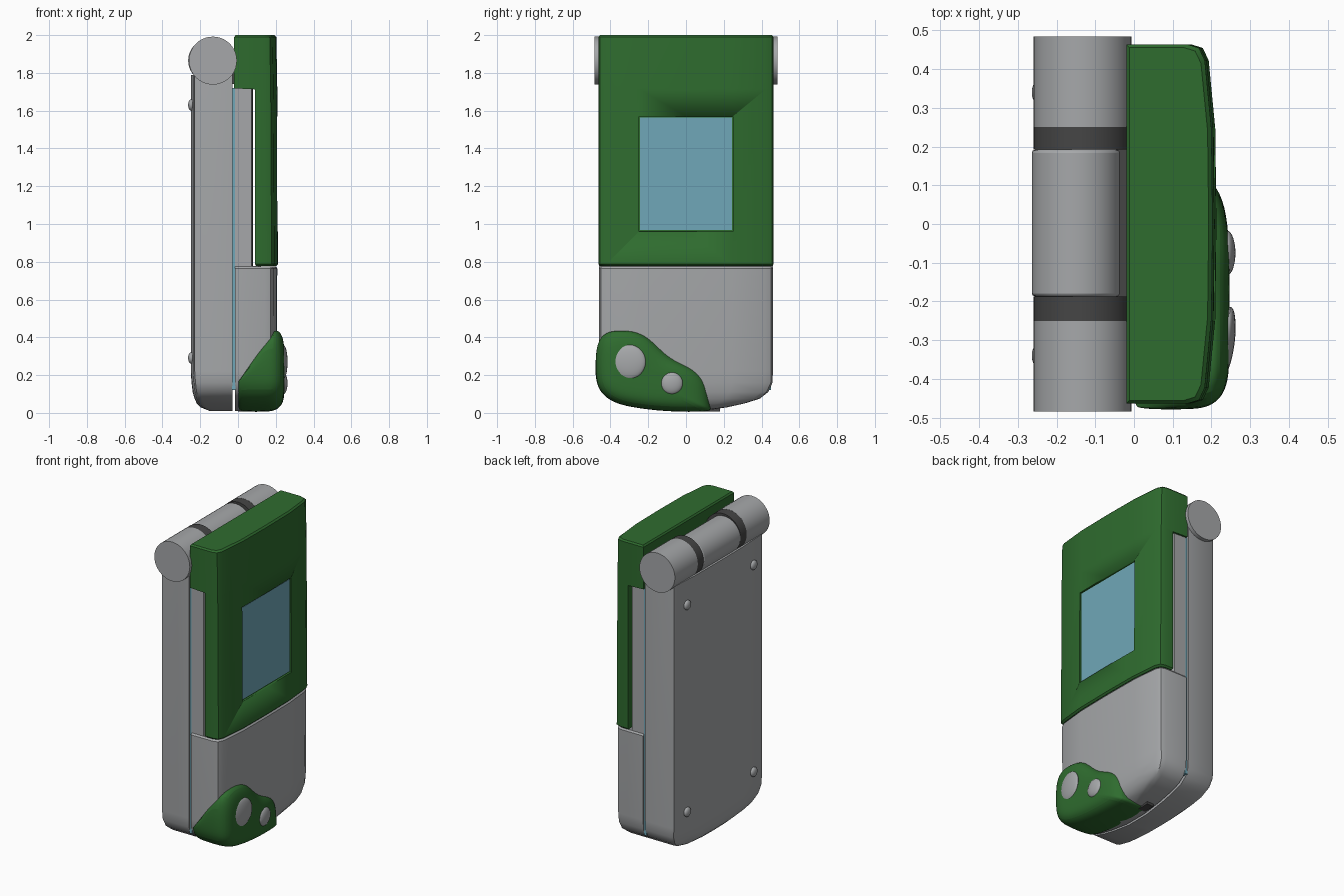
import bpy, bmesh, math
from mathutils import Vector, Matrix

if "Cube" in bpy.data.objects:
    bpy.data.objects.remove(bpy.data.objects["Cube"])


def material(name, rgb):
    m = bpy.data.materials.new(name)
    m.diffuse_color = (*rgb, 1)
    m.use_nodes = True
    m.node_tree.nodes["Principled BSDF"].inputs["Base Color"].default_value = m.diffuse_color
    return m


GREY = material("grey plastic", (0.38, 0.39, 0.40))
GREEN = material("green plastic", (0.028, 0.15, 0.028))
TEAL = material("screen blue", (0.16, 0.39, 0.48))
DARK = material("dark rubber", (0.06, 0.06, 0.06))


def finish(name, bm, mat, bevel=0, subdiv=0):
    bmesh.ops.recalc_face_normals(bm, faces=bm.faces)
    me = bpy.data.meshes.new(name)
    bm.to_mesh(me)
    bm.free()
    me.materials.append(mat)
    ob = bpy.data.objects.new(name, me)
    bpy.context.collection.objects.link(ob)
    if bevel:
        b = ob.modifiers.new("bevel", 'BEVEL')
        b.width, b.segments = bevel, 2
    if subdiv:
        s = ob.modifiers.new("subdiv", 'SUBSURF')
        s.levels = s.render_levels = subdiv
    bpy.ops.object.select_all(action='DESELECT')
    ob.select_set(True)
    bpy.context.view_layer.objects.active = ob
    bpy.ops.object.shade_smooth_by_angle(angle=math.radians(32))
    return ob


def loft(name, rings, mat, **kw):
    bm = bmesh.new()
    vs = [[bm.verts.new(p) for p in r] for r in rings]
    n = len(vs[0])
    for a, b in zip(vs, vs[1:]):
        for i in range(n):
            j = (i + 1) % n
            bm.faces.new((a[i], a[j], b[j], b[i]))
    bm.faces.new(vs[0])
    bm.faces.new(vs[-1])
    return finish(name, bm, mat, **kw)


def box(name, x, y, z, mat, bevel=0):
    bm = bmesh.new()
    bmesh.ops.create_cube(bm, size=1)
    for v in bm.verts:
        v.co = [(r[0] + r[1]) / 2 + c * (r[1] - r[0]) for r, c in zip((x, y, z), v.co)]
    return finish(name, bm, mat, bevel)


def barrel(name, x, z, r, y0, y1, mat, bevel=0.0):
    bm = bmesh.new()
    bmesh.ops.create_cone(bm, cap_ends=True, segments=40, radius1=r, radius2=r, depth=y1 - y0,
                          matrix=Matrix.Translation((x, (y0 + y1) / 2, z)) @ Matrix.Rotation(math.pi / 2, 4, 'X'))
    ob = finish(name, bm, mat, bevel)
    if bevel:
        ob.modifiers["bevel"].limit_method = 'ANGLE'
    return ob


def dome(name, loc, r, depth, mat, turn=0):
    bm = bmesh.new()
    bmesh.ops.create_uvsphere(bm, u_segments=32, v_segments=16, radius=1,
                              matrix=Matrix.Translation(loc) @ Matrix.Rotation(math.radians(turn), 4, 'Z')
                              @ Matrix.Diagonal((depth, r, r, 1)))
    return finish(name, bm, mat)


def section(z, inner, outer, w, d):
    """Horizontal cut: flat inner side, softly bowed outer side; d sets bow depth and direction."""
    half = [(inner, 1)] + [(outer - o * d, k) for o, k in
                           ((.065, 1), (.035, .98), (.02, .91), (.003, .53))]
    pts = half + [(outer, 0)] + [(x, -k) for x, k in reversed(half)]
    return [(x, k * w, z) for x, k in pts]


# curved lower end shared by both halves: height, half width, outer setback
ends = [(.01, .08, .10), (.03, .22, .05), (.05, .31, .032), (.075, .39, .02),
        (.11, .435, .01), (.16, .458, .004), (.22, .46, 0)]

# back half
loft("back_shell", [section(z, -.03, -.25 + s, w, -.6) for z, w, s in ends]
     + [section(1.79, -.03, -.25, .46, -.6)], GREY)

# front half: thick chin, thin upper part under the cover
loft("front_shell", [section(z, -.015, .205 - s, w, min(1, (.205 - s) / .1)) for z, w, s in ends]
     + [section(.765, -.015, .208, .46, 1), section(.775, -.015, .2, .452, 1),
        section(.777, -.015, .08, .452, .15), section(1.75, -.015, .08, .452, .15)], GREY)
box("inner_screen", (-.032, -.013), (-.45, .45), (.12, 1.72), TEAL)
box("charging_port", (0, .05), (.1, .18), (.008, .04), DARK)

# green cover with stepped back
cover = loft("green_cover", [section(*a, 1) for a in (
    (.777, .095, .203, .455), (.787, .09, .213, .464), (1.713, .09, .208, .464),
    (1.718, -.02, .208, .464), (1.99, -.02, .203, .464), (2.0, -.012, .193, .456))], GREEN)
cutter = box("window_cutter", (.196, .3), (-.25, .25), (.96, 1.57), GREEN)
cutter.hide_render = True
cut = cover.modifiers.new("window", 'BOOLEAN')
cut.operation, cut.solver, cut.object = 'DIFFERENCE', 'EXACT', cutter
bpy.context.view_layer.objects.active = cover
bpy.ops.object.modifier_move_to_index(modifier="window", index=0)
bpy.ops.object.modifier_apply(modifier="window")
bpy.data.objects.remove(cutter)
box("outer_screen", (.192, .2), (-.243, .243), (.967, 1.563), TEAL)

# hinge
for side, y0, y1 in (("left", -.485, -.25), ("right", .25, .485)):
    barrel(f"hinge_end_{side}", -.133, 1.865, .127, y0, y1, GREY)
for side, y0, y1 in (("left", -.25, -.187), ("right", .192, .25)):
    barrel(f"hinge_band_{side}", -.134, 1.865, .126, y0, y1, DARK)
barrel("hinge_middle", -.148, 1.865, .116, -.187, .192, GREY, .008)
box("hinge_bracket", (-.06, -.015), (-.187, .192), (1.74, 1.9), DARK)

# green corner grip wrapped around the chin
outline = [(.135, .005), (.13, .02), (.125, .1), (.11, .18), (.05, .24), (-.05, .28), (-.12, .335), (-.2, .42),
           (-.28, .46), (-.38, .47), (-.45, .44), (-.48, .36), (-.48, .2), (-.465, .12), (-.4, .06),
           (-.3, .03), (-.1, .005)]
rings = []
for x, s in ((-.005, .95), (.01, .98), (.05, 1), (.14, 1), (.19, .98), (.225, .87), (.243, .68), (.247, .4)):
    rings.append([(x, -.26 + (y + .26) * s, min(.2 + (z - .2) * s, .16 + 1.5 * max(x, 0)))
                  for y, z in outline])
loft("corner_grip", rings, GREEN, subdiv=2)

# buttons on the grip
dome("large_button", (.238, -.305, .27), .092, .022, GREY, -7)
dome("small_button", (.24, -.075, .157), .058, .022, GREY)

# screws on the back
for y in (-.34, .34):
    for z in (.29, 1.63):
        dome("back_screw", (-.248, y, z), .03, .016, GREY)
